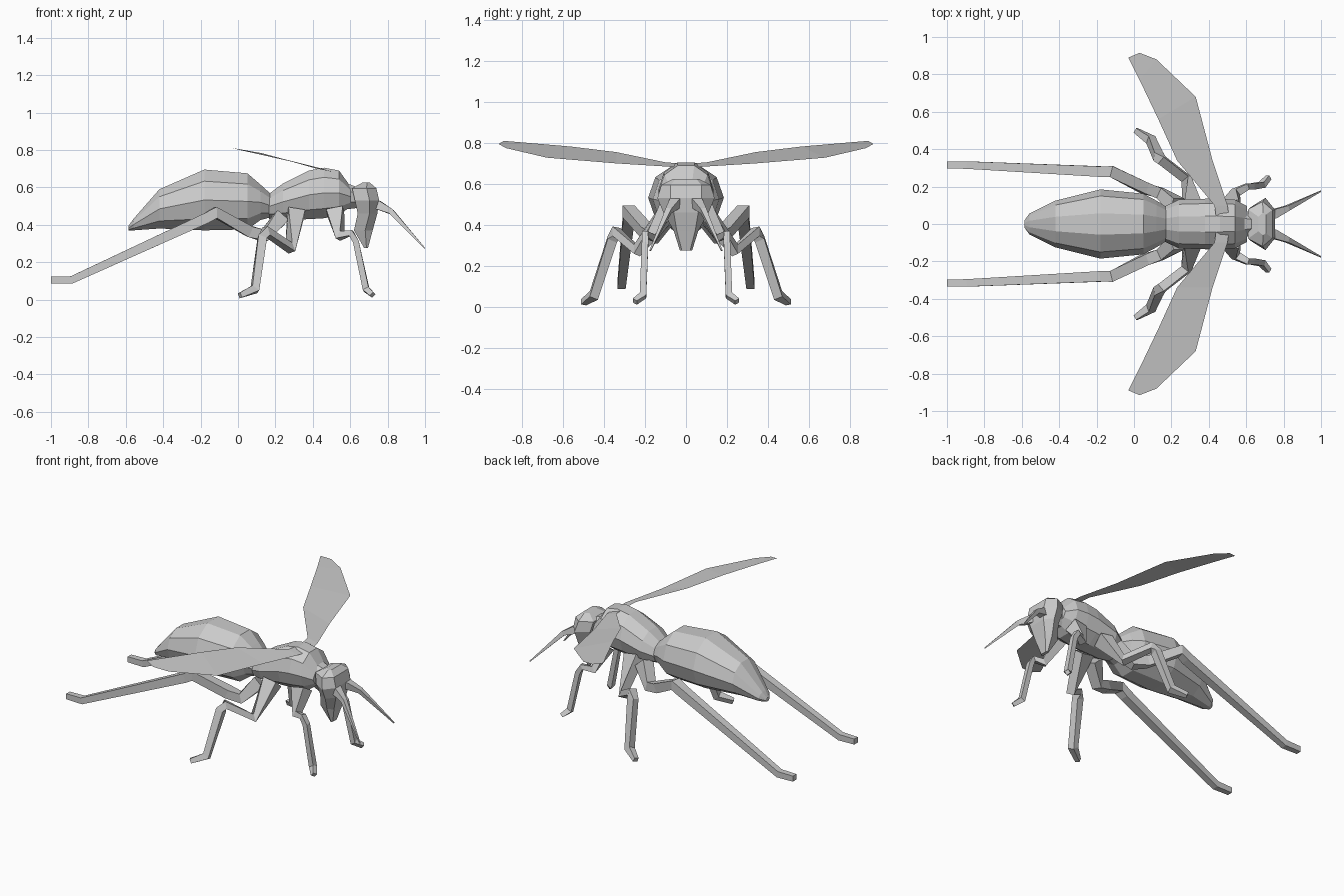
import bpy, bmesh
from math import sin, cos, pi
from mathutils import Vector

if "Cube" in bpy.data.objects:
    bpy.data.objects.remove(bpy.data.objects["Cube"])


def loft(name, rings):
    """Skin a list of equal-length vertex rings and cap both ends."""
    bm = bmesh.new()
    loops = [[bm.verts.new(p) for p in r] for r in rings]
    n = len(rings[0])
    for a, b in zip(loops, loops[1:]):
        for i in range(n):
            j = (i + 1) % n
            bm.faces.new((a[i], a[j], b[j], b[i]))
    bm.faces.new(loops[0])
    bm.faces.new(loops[-1])
    return finish(name, bm, True)


def finish(name, bm, closed):
    if closed:
        bmesh.ops.recalc_face_normals(bm, faces=bm.faces)
    me = bpy.data.meshes.new(name)
    bm.to_mesh(me)
    bm.free()
    ob = bpy.data.objects.new(name, me)
    bpy.context.collection.objects.link(ob)
    return ob


def body(name, sections, n=10):
    """Sections are (x, bottom z, top z, half width)."""
    rings = []
    for x, lo, hi, w in sections:
        ring = []
        for i in range(n):
            a = 2 * pi * (i + 0.5) / n
            ring.append((x, w * sin(a) / sin(pi * 0.5),
                         (lo + hi) / 2 + (hi - lo) / 2 * cos(a) / cos(pi / n)))
        rings.append(ring)
    return loft(name, rings)


def limb(name, path, side):
    """Square tube; path points are (x, y, z, half thickness)."""
    pts = [Vector((x, y * side, z)) for x, y, z, r in path]
    rings = []
    for i, p in enumerate(pts):
        t = Vector()
        if i > 0:
            t += (p - pts[i - 1]).normalized()
        if i < len(pts) - 1:
            t += (pts[i + 1] - p).normalized()
        t.normalize()
        u = Vector((0, 1, 0))
        u = (u - t * t.y).normalized()
        v = t.cross(u)
        r = path[i][3]
        rings.append([p + u * a * r + v * b * r
                      for a, b in ((1, 1), (-1, 1), (-1, -1), (1, -1))])
    return loft(name, rings)


# Abdomen, thorax and neck
body("abdomen", [(-.585, .37, .395, .02), (-.56, .37, .43, .055),
                 (-.42, .38, .59, .125), (-.18, .37, .695, .185),
                 (.05, .375, .675, .162), (.12, .425, .615, .125),
                 (.175, .44, .565, .09)])
body("thorax", [(.165, .43, .565, .095), (.24, .425, .62, .13),
                (.38, .43, .69, .135), (.46, .435, .705, .135),
                (.54, .45, .69, .13), (.605, .50, .60, .095)])
body("neck", [(.56, .48, .63, .09), (.64, .49, .60, .06)], 8)

# Head: stacked hexagonal sections (z, back x, front x, half width, face width)
head = []
for z, xb, xf, w, f in [(.275, .675, .695, .03, .02), (.37, .62, .72, .06, .045),
                        (.46, .64, .745, .11, .06), (.53, .625, .755, .14, .075),
                        (.595, .61, .74, .12, .075), (.625, .665, .705, .06, .05)]:
    xm = xb * .4 + xf * .6
    head.append([(xf, -f, z), (xf, f, z), (xm, w, z),
                 (xb, w * .65, z), (xb, -w * .65, z), (xm, -w, z)])
loft("head", head)

# Limb paths for one side
limbs = {
    "hind_leg": [(.23, .10, .44, .04), (.14, .165, .34, .03), (.06, .19, .365, .03),
                 (-.12, .28, .465, .03), (-.17, .28, .435, .028),
                 (-.89, .315, .105, .02), (-1.0, .315, .105, .018)],
    "middle_leg": [(.31, .09, .46, .045), (.28, .24, .275, .024),
                   (.15, .34, .365, .024), (.13, .36, .33, .024),
                   (.09, .45, .055, .022), (.01, .50, .022, .014)],
    "front_leg": [(.52, .09, .47, .045), (.545, .17, .34, .022),
                  (.605, .20, .355, .016), (.63, .20, .31, .016),
                  (.685, .21, .055, .017), (.72, .25, .025, .013)],
    "antenna": [(.71, .045, .515, .028), (.75, .055, .505, .024),
                (.82, .085, .47, .014), (.998, .175, .274, .003)],
}

# Wing outline pairs: leading edge and trailing edge, root to tip
lead = [(.51, .03, .68), (.50, .10, .685), (.42, .34, .70), (.33, .68, .728),
        (.12, .88, .775), (.03, .915, .795)]
trail = [(.44, .03, .70), (.43, .10, .705), (.23, .34, .755), (.13, .56, .782),
         (.03, .77, .80), (-.03, .89, .81)]

for side, label in ((1, "left"), (-1, "right")):
    for part, path in limbs.items():
        limb(part + "_" + label, path, side)
    bm = bmesh.new()
    rows = [[bm.verts.new((x, y * side, z)) for x, y, z in edge] for edge in (lead, trail)]
    for i in range(len(lead) - 1):
        q = [rows[0][i], rows[0][i + 1], rows[1][i + 1], rows[1][i]]
        bm.faces.new(q if side > 0 else q[::-1])
    finish("wing_" + label, bm, False)
